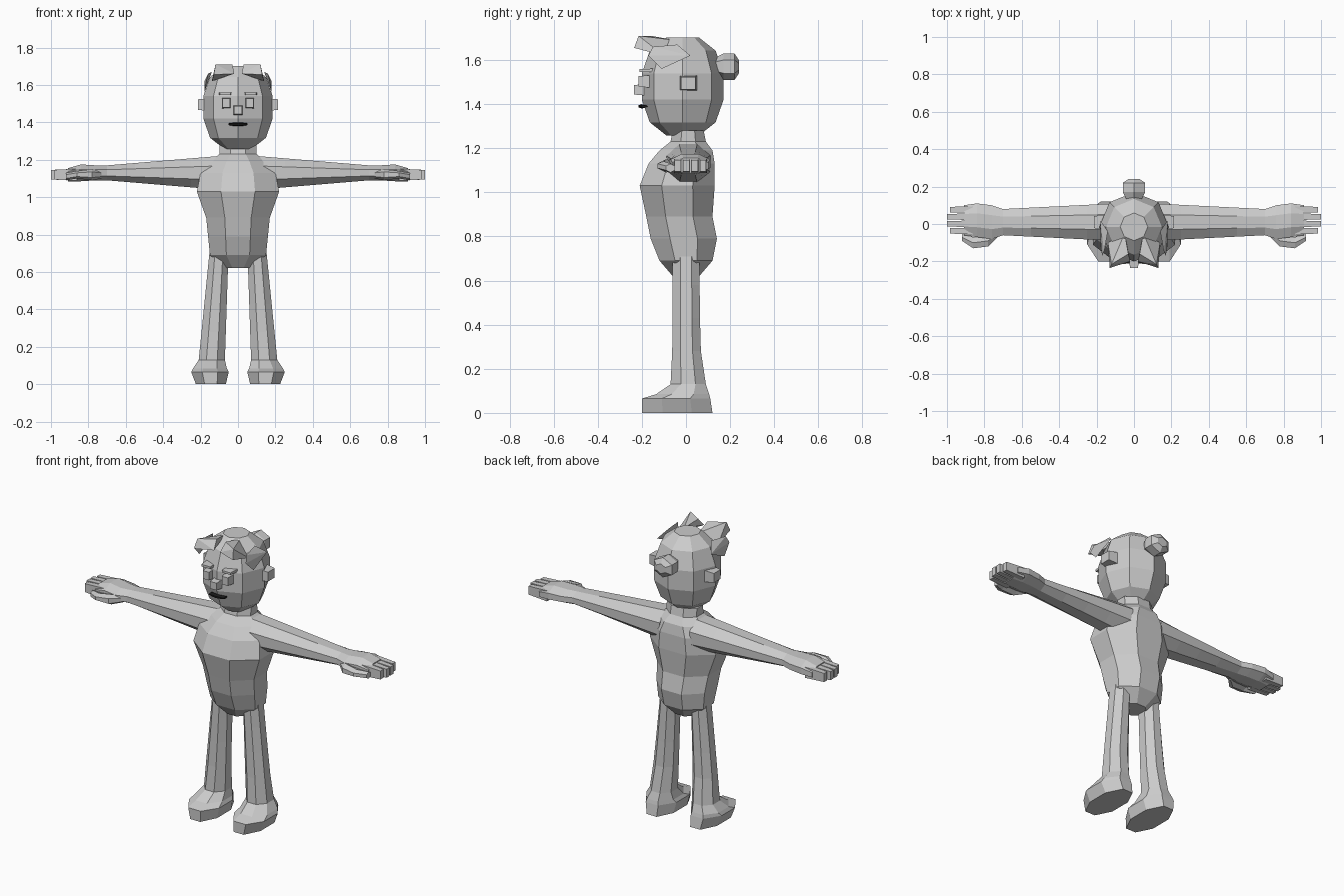
import bpy
import bmesh
from math import sin, cos, pi
from mathutils import Vector

default_cube = bpy.data.objects.get("Cube")
if default_cube:
    bpy.data.objects.remove(default_cube, do_unlink=True)


def make_material(name, shade):
    colour = (shade, shade, shade, 1)
    material = bpy.data.materials.new(name)
    material.use_nodes = True
    material.diffuse_color = colour
    shader = material.node_tree.nodes["Principled BSDF"]
    shader.inputs["Base Color"].default_value = colour
    return material


clay_grey = make_material("clay grey", .6)
mouth_black = make_material("mouth black", .01)


def finish(name, bm, material):
    bmesh.ops.recalc_face_normals(bm, faces=bm.faces)
    mesh = bpy.data.meshes.new(name)
    bm.to_mesh(mesh)
    bm.free()
    mesh.materials.append(material)
    part = bpy.data.objects.new(name, mesh)
    bpy.context.collection.objects.link(part)


def unit_ring(sides, turn):
    """Regular polygon scaled so that it touches the unit square."""
    angles = [2 * pi * (corner + turn) / sides for corner in range(sides)]
    widest = max(abs(cos(angle)) for angle in angles)
    tallest = max(abs(sin(angle)) for angle in angles)
    return [(cos(angle) / widest, sin(angle) / tallest) for angle in angles]


def loft(name, axis, rings, sides=8, turn=.5, side=1, material=clay_grey):
    """Skin rings of (position, two centre values, two half sizes) along an axis."""
    bm = bmesh.new()
    loops = []
    for position, centre_a, centre_b, half_a, half_b in rings:
        loop = []
        for a, b in unit_ring(sides, turn):
            point = [centre_a + half_a * a, centre_b + half_b * b]
            point.insert("xyz".index(axis), position)
            point[0] *= side
            loop.append(bm.verts.new(point))
        loops.append(loop)
    for lower, upper in zip(loops, loops[1:]):
        for corner in range(sides):
            bm.faces.new((lower[corner - 1], lower[corner], upper[corner], upper[corner - 1]))
    bm.faces.new(loops[0])
    bm.faces.new(loops[-1])
    finish(name, bm, material)


def hull(name, points, side):
    """Faceted solid wrapped around a few points."""
    bm = bmesh.new()
    for x, y, z in points:
        bm.verts.new(Vector((x * side, y, z)))
    bmesh.ops.convex_hull(bm, input=bm.verts)
    finish(name, bm, clay_grey)


def block(name, axis, inner, outer, centre, half, side=1):
    """Four-sided block that narrows slightly towards its outer end."""
    width, height = half
    loft(name, axis, [(inner, *centre, width, height),
                      (outer, *centre, width * .8, height * .8)], sides=4, side=side)


# Torso and neck
loft("torso", "z", [
    (.62, 0, 0, .07, .06), (.69, 0, 0, .15, .12), (.79, 0, -.01, .16, .15),
    (.89, 0, -.03, .17, .15), (1.03, 0, -.04, .22, .17), (1.13, 0, -.02, .2, .15),
    (1.19, 0, 0, .15, .12), (1.23, 0, .01, .1, .08), (1.28, 0, .01, .1, .07)])

# Rounded head, with a vertical edge down the middle of the face
head_rings = []
for level in range(6):
    angle = pi * (level + .5) / 6
    radius = .19 * sin(angle) ** .7
    head_rings.append((1.48 - .23 * cos(angle), 0, -.015, radius, radius))
loft("head", "z", head_rings, turn=0)

# Bun at the back of the head
loft("hair_bun", "y", [(place, 0, 1.57, radius, radius) for place, radius in
                       ((.13, .04), (.17, .06), (.22, .06), (.24, .03))], sides=6)

# Nose
block("nose", "y", -.17, -.235, centre=(0, 1.465), half=(.027, .027))

# Wavy mouth
mouth_rings = []
for step in range(-2, 3):
    bulge = cos(step * pi / 6)
    mouth_rings.append((step * .025, -.18 - .02 * bulge, 1.39, .015, .01 * bulge))
loft("mouth", "x", mouth_rings, sides=6, material=mouth_black)

for label, side in (("left", 1), ("right", -1)):
    # Tapering arm that widens again at the palm
    arm_rings = []
    for step in range(5):
        taper = 1 - step / 4
        arm_rings.append((.1 + .15 * step, .01, 1.13, .07 + .03 * taper, .04 + .05 * taper))
    palm_rings = [(.76, .01, 1.13, .09, .04), (.84, .02, 1.13, .09, .045),
                  (.91, .02, 1.12, .08, .035)]
    loft(label + "_arm", "x", arm_rings + palm_rings, side=side)

    # Fingers, the middle ones longest
    for number in range(4):
        across = .02 + .038 * (number - 1.5)
        tip = .985 if number in (0, 3) else 1
        block(f"{label}_finger_{number + 1}", "x", .86, tip,
              centre=(across, 1.12), half=(.018, .032), side=side)

    # Thumb
    loft(label + "_thumb", "x", [
        (.73, -.05, 1.12, .02, .02), (.78, -.09, 1.12, .03, .03),
        (.86, -.1, 1.12, .03, .02), (.92, -.07, 1.11, .02, .02)], sides=6, side=side)

    # Leg leaning inwards from the foot to the hip
    foot_rings = [(0, .145, -.04, .08, .16), (.065, .15, -.045, .1, .155),
                  (.085, .15, -.015, .09, .12)]
    leg_rings = []
    for step in range(5):
        calf = .02 / (1 + step) ** 2
        leg_rings.append((.13 + .15 * step, .14 - .01 * step, calf / 2,
                          .07 - .005 * step, .06 + calf))
    loft(label + "_leg", "z", foot_rings + leg_rings, side=side)

    # Ear, eye and eyebrow
    block(label + "_ear", "x", .15, .215, centre=(.01, 1.495), half=(.04, .035), side=side)
    block(label + "_eye", "y", -.14, -.215, centre=(.063, 1.503), half=(.025, .03), side=side)
    block(label + "_eyebrow", "y", -.14, -.21, centre=(.068, 1.553), half=(.036, .008), side=side)

    # Upswept fringe lock and flatter side lock
    hull(label + "_fringe_lock", [
        (.13, -.235, 1.655), (.02, -.2, 1.66), (.12, -.215, 1.71),
        (.03, -.16, 1.71), (.05, -.05, 1.69), (.14, -.1, 1.62)], side)
    hull(label + "_side_lock", [
        (.17, -.17, 1.62), (.16, -.15, 1.66), (.14, -.04, 1.67),
        (.18, .02, 1.62), (.18, -.11, 1.56)], side)
